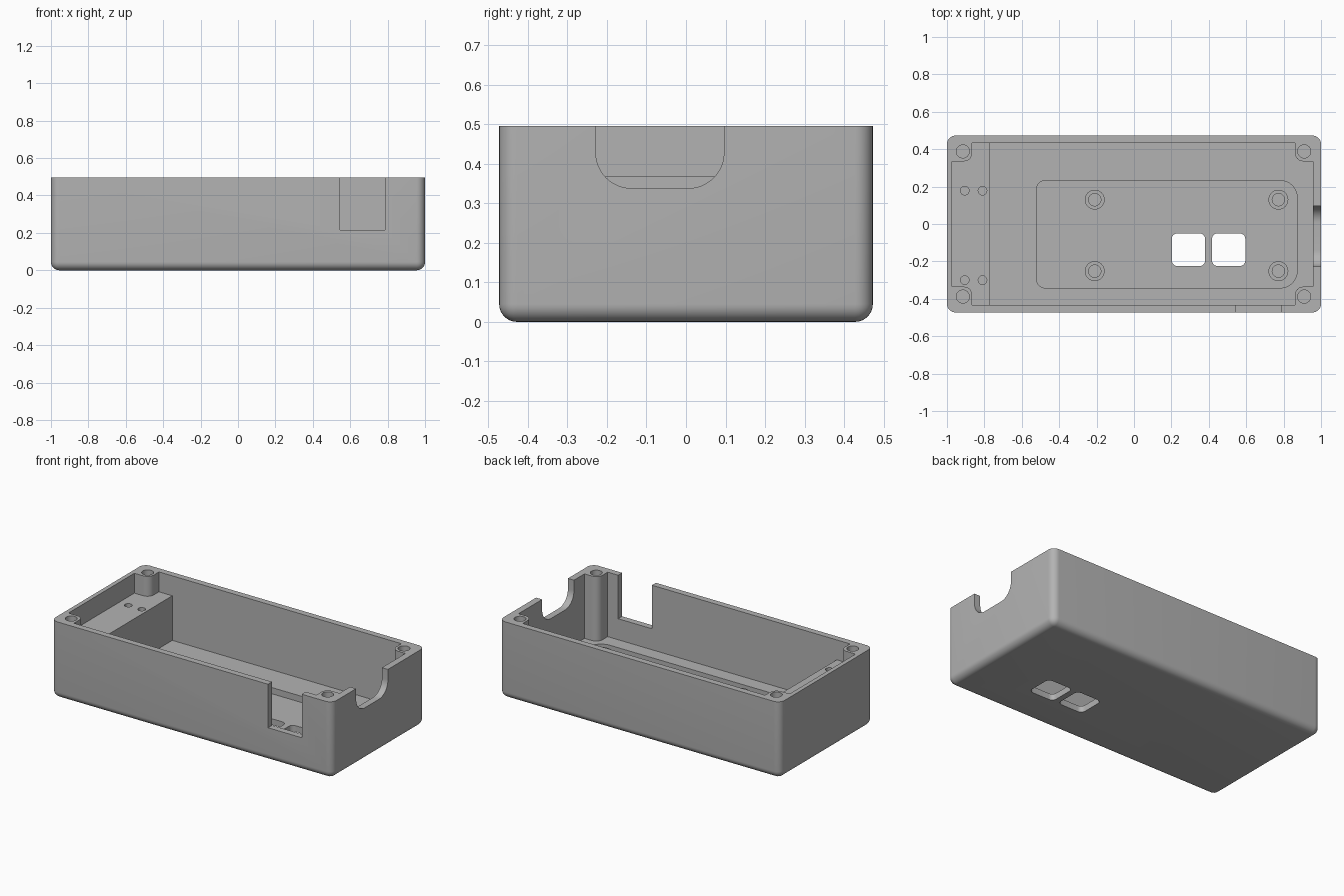
import bpy, bmesh, math
from mathutils import Vector, Matrix

old = bpy.data.objects.get("Cube")
if old:
    bpy.data.objects.remove(old, do_unlink=True)

grey = bpy.data.materials.new("plain grey")
grey.use_nodes = True
grey.diffuse_color = (0.45, 0.45, 0.45, 1)
grey.node_tree.nodes["Principled BSDF"].inputs["Base Color"].default_value = (0.45, 0.45, 0.45, 1)

TOP, FLOOR, PAN, LEDGE = 0.495, 0.08, 0.04, 0.367
OVER = 0.6  # height cutters reach above the rim


def make_object(name, bm):
    bmesh.ops.recalc_face_normals(bm, faces=bm.faces)
    mesh = bpy.data.meshes.new(name)
    bm.to_mesh(mesh)
    bm.free()
    mesh.materials.append(grey)
    obj = bpy.data.objects.new(name, mesh)
    bpy.context.collection.objects.link(obj)
    return obj


def rounded(corners, steps=8):
    """Outline from (x, y, radius) corners, each right-angled corner turned into an arc."""
    points = []
    for i, (x, y, r) in enumerate(corners):
        p = Vector((x, y))
        if r == 0:
            points.append(p)
            continue
        a = (Vector(corners[i - 1][:2]) - p).normalized() * r
        b = (Vector(corners[(i + 1) % len(corners)][:2]) - p).normalized() * r
        for k in range(steps + 1):
            t = k / steps * math.pi / 2
            points.append(p + a * (1 - math.sin(t)) + b * (1 - math.cos(t)))
    return points


def prism(name, outline, low, high, matrix=None):
    bm = bmesh.new()
    face = bm.faces.new([bm.verts.new((p[0], p[1], low)) for p in outline])
    side = bmesh.ops.extrude_face_region(bm, geom=[face])["geom"]
    moved = [v for v in side if isinstance(v, bmesh.types.BMVert)]
    bmesh.ops.translate(bm, verts=moved, vec=(0, 0, high - low))
    if matrix:
        bm.transform(matrix)
    return make_object(name, bm)


def rect(x0, x1, y0, y1, r=0):
    return rounded([(x0, y0, r), (x1, y0, r), (x1, y1, r), (x0, y1, r)])


def circle(x, y, r, n=32):
    return [(x + r * math.cos(2 * math.pi * i / n), y + r * math.sin(2 * math.pi * i / n)) for i in range(n)]


def cut(target, outline, low, high, matrix=None):
    cutter = prism("cutter", outline, low, high, matrix)
    cutter.hide_render = True
    mod = target.modifiers.new("cut", "BOOLEAN")
    mod.operation, mod.solver, mod.object = "DIFFERENCE", "EXACT", cutter
    bpy.context.view_layer.objects.active = target
    bpy.ops.object.modifier_apply(modifier=mod.name)
    bpy.data.objects.remove(cutter, do_unlink=True)


# Outer shell, rounded on the upright and bottom edges
bm = bmesh.new()
bmesh.ops.create_cube(bm, size=1)
bm.transform(Matrix.Translation((0, 0, TOP / 2)) @ Matrix.Diagonal((2, 0.945, TOP, 1)))
edges = [e for e in bm.edges if min(v.co.z for v in e.verts) < 0.1]
bmesh.ops.bevel(bm, geom=edges, offset=0.045, segments=8, profile=0.5, affect="EDGES")
case = make_object("case", bm)

# Cavity that leaves a rounded screw post in each corner
L, R, W = -0.972, 0.957, 0.432
PL, PR, PY, PRAD = -0.865, 0.86, 0.335, 0.045
cut(case, rounded([
    (PL, -W, 0), (PR, -W, 0), (PR, -PY, PRAD), (R, -PY, 0),
    (R, PY, 0), (PR, PY, PRAD), (PR, W, 0), (PL, W, 0),
    (PL, PY, PRAD), (L, PY, 0), (L, -PY, 0), (PL, -PY, PRAD)]), FLOOR, OVER)

# Screw holes in the posts
for x in (-0.915, 0.91):
    for y in (-0.388, 0.388):
        cut(case, circle(x, y, 0.035), 0.25, OVER)

# Sunken pan and the two windows through the bottom
cut(case, rounded([(-0.52, -0.342, 0.045), (0.872, -0.342, 0.09),
                   (0.872, 0.232, 0.09), (-0.52, 0.232, 0.045)]), PAN, 0.2)
for x in (0.202, 0.417):
    cut(case, rect(x, x + 0.178, -0.225, -0.05, 0.03), -0.1, 0.2)

# Square notch in the front wall
cut(case, rect(0.545, 0.785, -0.6, -0.4), 0.215, OVER)

# Round-bottomed cable notch in the end wall: outline (y, z) swept along x
along_x = Matrix(((0, 0, 1, 0), (1, 0, 0, 0), (0, 1, 0, 0), (0, 0, 0, 1)))
cut(case, rounded([(-0.228, 0.338, 0.09), (0.096, 0.338, 0.09),
                   (0.096, OVER, 0), (-0.228, OVER, 0)], 12), 0.9, 1.1, along_x)

# Raised ledge with four small holes
ledge = prism("ledge", rect(-0.98, -0.77, -0.44, 0.44), FLOOR - 0.01, LEDGE)
for x in (-0.905, -0.81):
    for y in (-0.3, 0.178):
        cut(ledge, circle(x, y, 0.023), 0.2, OVER)

# Board standoffs in the pan
parts = [case, ledge]
for x in (-0.21, 0.772):
    for y in (-0.252, 0.13):
        post = prism("standoff", circle(x, y, 0.053), PAN - 0.01, FLOOR)
        cut(post, circle(x, y, 0.033), PAN, 0.2)
        parts.append(post)

bpy.ops.object.select_all(action="DESELECT")
for part in parts:
    part.select_set(True)
bpy.context.view_layer.objects.active = case
bpy.ops.object.shade_smooth_by_angle(angle=math.radians(30))
